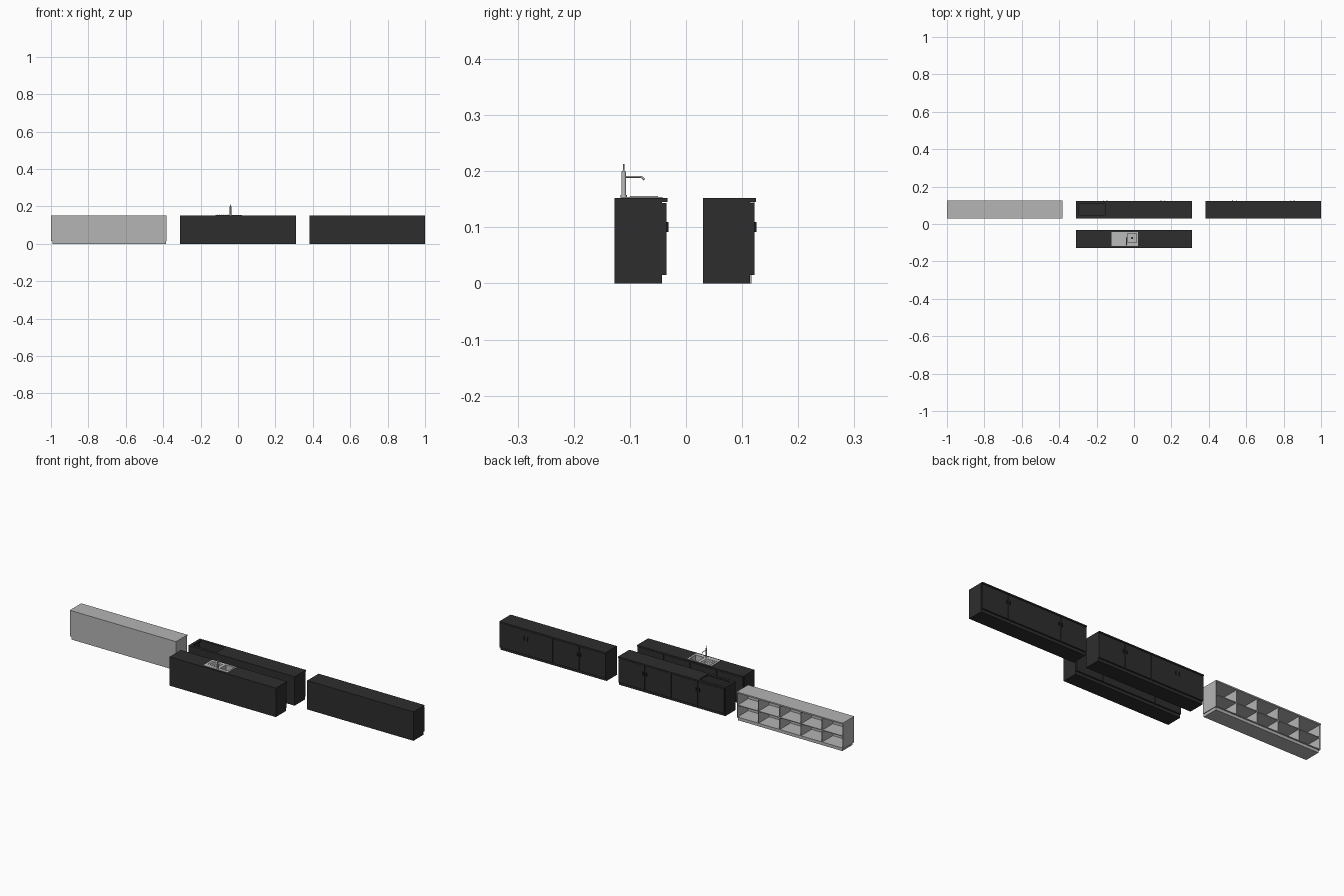
import bpy, bmesh
from mathutils import Vector

old = bpy.data.objects.get("Cube")
if old:
    bpy.data.objects.remove(old, do_unlink=True)


def material(name, value):
    m = bpy.data.materials.new(name)
    m.use_nodes = True
    colour = (value, value, value, 1)
    m.diffuse_color = colour
    m.node_tree.nodes["Principled BSDF"].inputs["Base Color"].default_value = colour
    return m


CHARCOAL = material("charcoal", 0.027)
BLACK = material("handle black", 0.012)
GREY = material("light grey", 0.46)
STEEL = material("steel", 0.5)


def boxes(name, spans, mat):
    """One object made of several boxes, each given as x, y and z spans."""
    bm = bmesh.new()
    for span in spans:
        lo, hi = Vector([s[0] for s in span]), Vector([s[1] for s in span])
        made = bmesh.ops.create_cube(bm, size=1)
        for v in made["verts"]:
            v.co = [(lo[i] + hi[i]) / 2 + v.co[i] * (hi[i] - lo[i]) for i in range(3)]
    mesh = bpy.data.meshes.new(name)
    bm.to_mesh(mesh)
    bm.free()
    ob = bpy.data.objects.new(name, mesh)
    bpy.context.collection.objects.link(ob)
    mesh.materials.append(mat)
    return ob


def frame(x, y, z, hole_x, hole_y):
    """Four strips around a rectangular hole."""
    return [((x[0], hole_x[0]), y, z), ((hole_x[1], x[1]), y, z),
            (hole_x, (y[0], hole_y[0]), z), (hole_x, (hole_y[1], y[1]), z)]


W, H, BOARD, KICK = 0.618, 0.152, 0.004, 0.015
TOP = 0.145
BODY, DOOR, DEPTH = 0.084, 0.092, 0.094


def carcass(x, y, depth):
    """End panels, back panel, floor and recessed plinth."""
    a, b = x, x + W
    z = (KICK, TOP)
    return [((a, a + BOARD), (y, y + depth), z),
            ((b - BOARD, b), (y, y + depth), z),
            ((a + BOARD, b - BOARD), (y, y + BOARD), z),
            ((a + BOARD, b - BOARD), (y + BOARD, y + depth), (KICK, KICK + BOARD))]


def door_cabinet(label, x, y, hole=None):
    boxes(label + "_carcass", carcass(x, y, BODY), CHARCOAL)
    boxes(label + "_plinth", [((x, x + W), (y, y + BODY), (0, KICK))], CHARCOAL)
    span = ((x, x + W), (y, y + DEPTH), (TOP, H))
    boxes(label + "_worktop", frame(*span, *hole) if hole else [span], CHARCOAL)
    # Four doors with a paired handle at each meeting edge
    w = W / 4
    for i in range(4):
        a = x + i * w
        boxes(f"{label}_door_{i + 1}",
              [((a + 0.001, a + w - 0.001), (y + BODY, y + DOOR), (KICK, TOP - 0.002))], CHARCOAL)
        hx = a + (w - 0.01 if i % 2 == 0 else 0.01)
        boxes(f"{label}_handle_{i + 1}",
              [((hx - 0.002, hx + 0.002), (y + DOOR, y + 0.096), (0.092, 0.11))], BLACK)


# Cabinets with doors
SINK_X, SINK_Y = (-0.12, 0.022), (-0.117, -0.042)
FRONT_Y, BACK_Y = -0.127, 0.03
door_cabinet("sink_cabinet", -W / 2, FRONT_Y,
             ((SINK_X[0] + 0.005, SINK_X[1] - 0.005), (SINK_Y[0] + 0.005, SINK_Y[1] - 0.005)))
door_cabinet("hob_cabinet", -W / 2, BACK_Y, ((-0.295, -0.155), (0.045, 0.11)))
door_cabinet("side_cabinet", 1 - W, BACK_Y)

# Open shelf unit
sx, sy = -1, BACK_Y
inner = (sx + BOARD, sx + W - BOARD)
boxes("shelf_carcass", carcass(sx, sy, DEPTH - 0.002), GREY)
boxes("shelf_plinth", [((sx + 0.008, sx + W - 0.004), (sy + 0.001, sy + 0.087), (0, KICK))], GREY)
boxes("shelf_top", [((sx, sx + W), (sy, sy + 0.095), (TOP, H))], GREY)
mid = (KICK + TOP) / 2
boxes("middle_shelf", [(inner, (sy + BOARD, sy + DEPTH - 0.004), (mid - 0.002, mid + 0.002))], GREY)
for i in range(1, 5):
    dx = sx + W * i / 5
    boxes(f"shelf_divider_{i}",
          [((dx - 0.002, dx + 0.002), (sy + BOARD, sy + DEPTH - 0.003), (KICK, TOP))], GREY)

# Sink: rim, bowl and ribbed drainer
bowl_x, bowl_y = (-0.035, 0.014), (-0.1, -0.05)
rim_z = (H, H + 0.002)
boxes("sink_rim", frame(SINK_X, SINK_Y, rim_z, bowl_x, bowl_y), STEEL)
t, base = 0.001, 0.125
ox = (bowl_x[0] - t, bowl_x[1] + t)
oy = (bowl_y[0] - t, bowl_y[1] + t)
boxes("sink_bowl", frame(ox, oy, (base, H), bowl_x, bowl_y) + [(ox, oy, (base - t, base))], STEEL)
boxes("drainer_ribs", [((-0.11 + i * 0.011, -0.107 + i * 0.011), (-0.1, -0.05), (H + 0.002, H + 0.0035))
                       for i in range(6)], STEEL)


def cylinder(name, x, y, z0, z1, radius, mat, top=None):
    bpy.ops.mesh.primitive_cone_add(vertices=20, radius1=radius, radius2=radius if top is None else top,
                                    depth=z1 - z0, location=(x, y, (z0 + z1) / 2))
    ob = bpy.context.object
    ob.name = name
    ob.data.materials.append(mat)
    bpy.ops.object.shade_smooth_by_angle()
    return ob


cylinder("sink_drain", -0.01, -0.075, base, base + 0.001, 0.006, BLACK)

# Tap: column, lever and bent spout
tx, ty = -0.04, -0.111
cylinder("tap_base", tx, ty, H, 0.158, 0.0055, STEEL)
cylinder("tap_column", tx, ty, 0.158, 0.2, 0.0042, STEEL)
cylinder("tap_lever", tx, ty, 0.2, 0.213, 0.0018, STEEL, 0.001)
curve = bpy.data.curves.new("tap_spout", "CURVE")
curve.dimensions = "3D"
curve.bevel_depth = 0.0018
curve.use_fill_caps = True
path = [(ty, 0.19), (-0.082, 0.19), (-0.078, 0.189), (-0.074, 0.185)]
spline = curve.splines.new("POLY")
spline.points.add(len(path) - 1)
for p, (y, z) in zip(spline.points, path):
    p.co = (tx, y, z, 1)
curve.materials.append(STEEL)
bpy.context.collection.objects.link(bpy.data.objects.new("tap_spout", curve))
